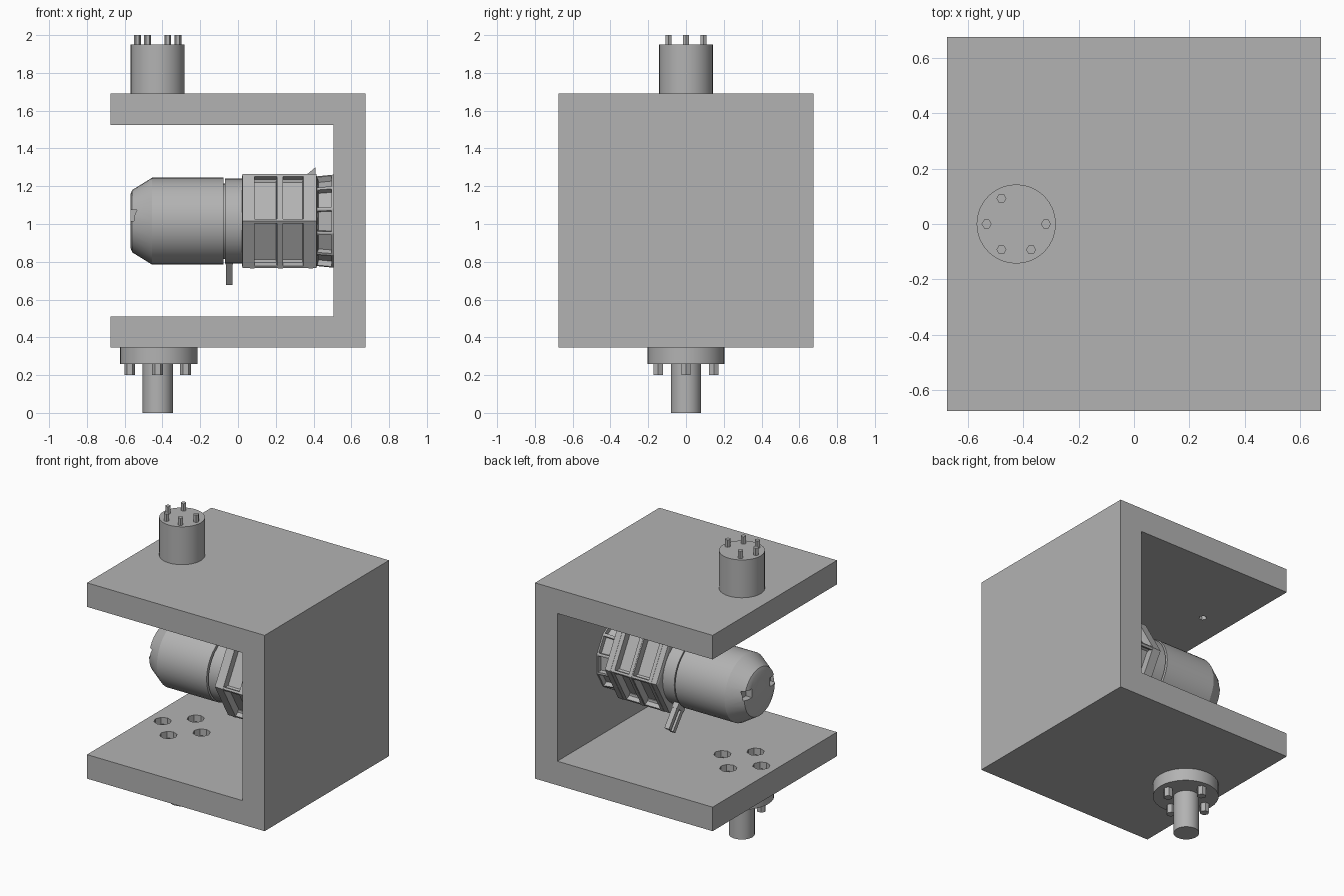
import bpy, bmesh, math
from mathutils import Matrix, Vector

if "Cube" in bpy.data.objects:
    bpy.data.objects.remove(bpy.data.objects["Cube"])

grey = bpy.data.materials.new("grey")
grey.diffuse_color = (0.45, 0.45, 0.45, 1)
grey.use_nodes = True
grey.node_tree.nodes["Principled BSDF"].inputs["Base Color"].default_value = grey.diffuse_color
AX, MZ = -0.425, 1.015          # pivot axis x, motor axis height


def finish(name, bm, smooth=False):
    bmesh.ops.recalc_face_normals(bm, faces=bm.faces)
    me = bpy.data.meshes.new(name)
    bm.to_mesh(me)
    bm.free()
    me.materials.append(grey)
    ob = bpy.data.objects.new(name, me)
    bpy.context.collection.objects.link(ob)
    if smooth:
        bpy.ops.object.select_all(action='DESELECT')
        ob.select_set(True)
        bpy.context.view_layer.objects.active = ob
        bpy.ops.object.shade_smooth_by_angle(angle=math.radians(30))
    return ob


def lathe(name, profile, sides, matrix, phase=0.0, pockets=None, smooth=True):
    """Solid of revolution from (radius, height); pockets = (ring indices, border, depth)."""
    bm = bmesh.new()
    rings = []
    for r, h in profile:
        rings.append([bm.verts.new((r * math.cos(phase + 2 * math.pi * i / sides),
                                    r * math.sin(phase + 2 * math.pi * i / sides), h))
                      for i in range(sides)])
    sunk = []
    for k in range(len(rings) - 1):
        a, b = rings[k], rings[k + 1]
        for i in range(sides):
            j = (i + 1) % sides
            f = bm.faces.new((a[i], a[j], b[j], b[i]))
            if pockets and k in pockets[0]:
                sunk.append(f)
    bm.faces.new(rings[0][::-1])
    bm.faces.new(rings[-1])
    bm.normal_update()
    if sunk:
        bmesh.ops.inset_individual(bm, faces=sunk, thickness=pockets[1], depth=0)
        bmesh.ops.inset_individual(bm, faces=sunk, thickness=0.006, depth=-pockets[2])
    bm.transform(matrix)
    return finish(name, bm, smooth)


def rod(name, x, y, r, z0, z1, sides=32):
    return lathe(name, [(r, z0), (r, z1)], sides, Matrix.Translation((x, y, 0)), smooth=sides > 8)


def box(name, size, matrix):
    bm = bmesh.new()
    bmesh.ops.create_cube(bm, size=1, matrix=matrix @ Matrix.Diagonal((*size, 1)))
    return finish(name, bm)


def cut(target, cutter):
    m = target.modifiers.new("cut", 'BOOLEAN')
    m.operation, m.object, m.solver = 'DIFFERENCE', cutter, 'EXACT'
    cutter.hide_render = True
    cutter.hide_viewport = True


# C-shaped bracket extruded along y
bm = bmesh.new()
outline = [(-.675, .345), (.675, .345), (.675, 1.69), (-.675, 1.69),
           (-.675, 1.525), (.505, 1.525), (.505, .51), (-.675, .51)]
face = bm.faces.new([bm.verts.new((x, -.675, z)) for x, z in outline])
ext = bmesh.ops.extrude_face_region(bm, geom=[face])
bmesh.ops.translate(bm, vec=(0, 1.35, 0),
                    verts=[v for v in ext['geom'] if isinstance(v, bmesh.types.BMVert)])
bracket = finish("bracket", bm)

# Upper drum with a ring of pins, one position left empty
rod("upper_drum", AX, 0, .143, 1.69, 1.95)
for i in range(6):
    if i != 1:
        a = i * math.pi / 3
        rod("drum_pin", AX + .107 * math.cos(a), .107 * math.sin(a), .018, 1.94, 2.0, 6)
cut(bracket, rod("pin_hole_cutter", -.48, .095, .025, 1.5, 1.56, 6))

# Lower flange, shaft, bolts and the bolt recesses in the lower plate
rod("lower_flange", AX + .005, 0, .205, .26, .345)
rod("lower_shaft", AX, 0, .08, 0, .26)
for i in range(4):
    a = i * math.pi / 2
    x, y = AX + .148 * math.cos(a), .148 * math.sin(a)
    rod("flange_bolt", x, y, .029, .2, .27, 6)
    cut(bracket, rod("bolt_recess_cutter", x, y, .055, .43, .56, 8))
    rod("bolt_head", x, y, .032, .42, .475, 6)

# Motor: lathe axis turned onto +x
along_x = Matrix.Translation((0, 0, MZ)) @ Matrix.Rotation(math.pi / 2, 4, 'Y')
can = lathe("motor_can", [(.14, -.57), (.165, -.56), (.23, -.455), (.23, -.078), (.2, -.078),
                          (.2, -.068), (.225, -.068), (.225, .03)], 32, along_x)
for s in (-1, 1):
    cut(can, box("end_notch_cutter", (.07, .07, .06), Matrix.Translation((-.56, s * .135, MZ + .03))))

# Hexagonal ribbed gearbox with flat top and pocketed sides
lathe("gearbox", [(.27, .02), (.287, .025), (.287, .07), (.287, .22), (.287, .36),
                  (.287, .415), (.26, .42)], 6, along_x, math.pi / 6, ((2, 3), .02, .045), False)
lathe("gearbox_base", [(.245, .41), (.255, .505)], 12, along_x, math.pi / 12, ((0,), .014, .03), False)
for x in (.075, .225, .385):
    lathe("gearbox_rib", [(.289, x - .012), (.289, x + .012)], 6, along_x, math.pi / 6, smooth=False)

# Pointed lug on top of the gearbox
bm = bmesh.new()
tri = [bm.verts.new((x, -.02, z)) for x, z in ((.35, 1.25), (.41, 1.25), (.41, 1.3))]
ext = bmesh.ops.extrude_face_region(bm, geom=[bm.faces.new(tri)])
bmesh.ops.translate(bm, vec=(0, .04, 0),
                    verts=[v for v in ext['geom'] if isinstance(v, bmesh.types.BMVert)])
finish("gearbox_lug", bm)

# Two-pronged terminal tab pointing down and out from the motor collar
tilt = Matrix.Translation((-.047, 0, MZ)) @ Matrix.Rotation(math.radians(38), 4, 'X')
for s in (-1, 1):
    box("terminal_prong", (.035, .03, .21), tilt @ Matrix.Translation((0, s * .028, -.29)))
box("terminal_base", (.04, .09, .06), tilt @ Matrix.Translation((0, 0, -.225)))
